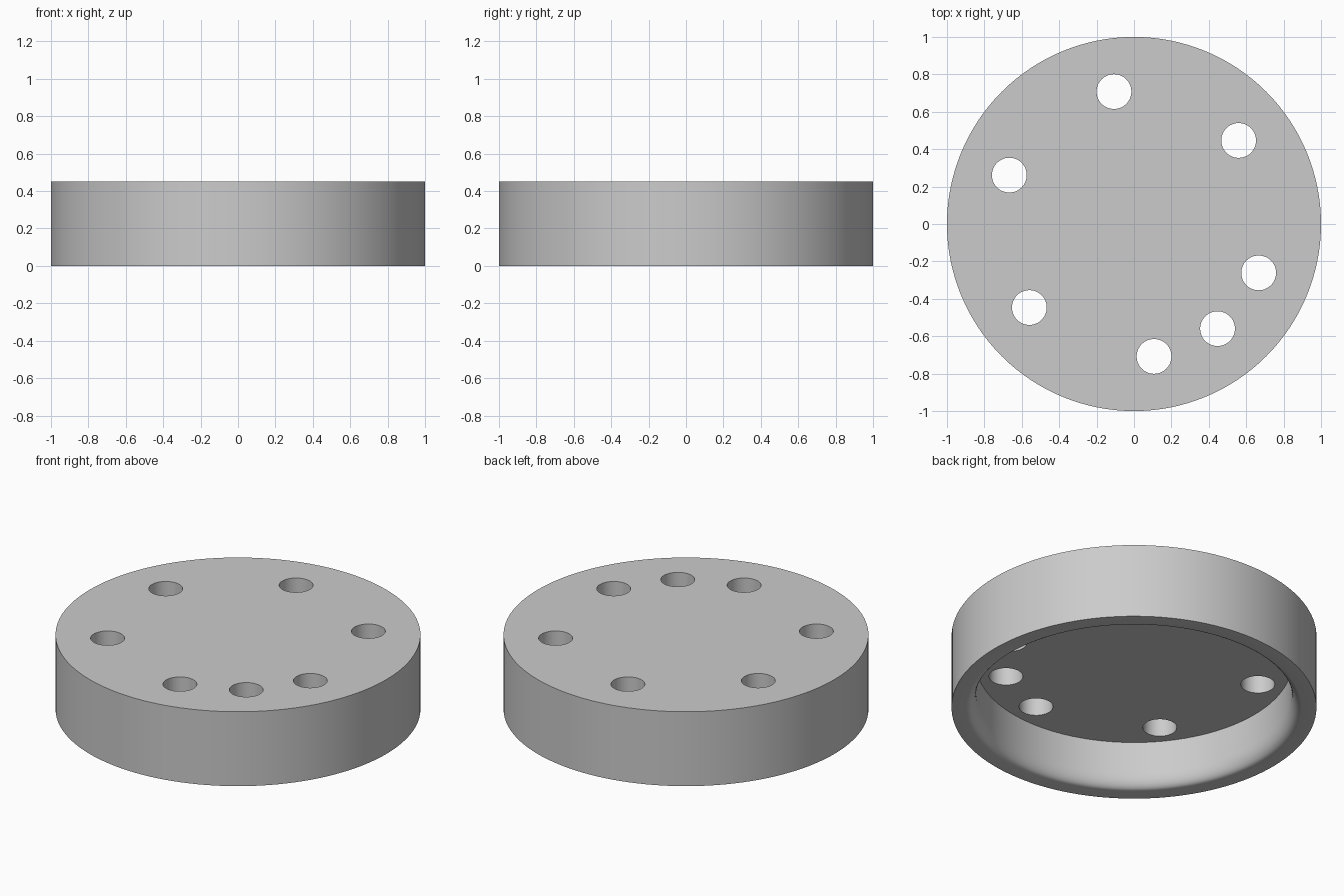
import bpy
import bmesh
from math import cos, sin, pi, radians
from mathutils import Matrix, Vector

cube = bpy.data.objects.get("Cube")
if cube:
    bpy.data.objects.remove(cube, do_unlink=True)

HEIGHT = 0.45       # overall height
CEILING = 0.277     # underside of the top plate
WALL = 0.865        # inner wall radius
MOUTH = 0.918       # inner radius at the rim
FLARE = 0.094       # height of the rounded mouth
SEGMENTS = 128

grey = bpy.data.materials.new("plain grey")
grey.use_nodes = True
colour = (0.6, 0.6, 0.6, 1)
grey.diffuse_color = colour
grey.node_tree.nodes["Principled BSDF"].inputs["Base Color"].default_value = colour


def make_object(name, bm):
    bmesh.ops.recalc_face_normals(bm, faces=bm.faces)
    mesh = bpy.data.meshes.new(name)
    bm.to_mesh(mesh)
    bm.free()
    mesh.materials.append(grey)
    obj = bpy.data.objects.new(name, mesh)
    bpy.context.collection.objects.link(obj)
    return obj


# Cap body: closed profile turned about z, with flat discs at both ends
steps = 8
profile = [(1, HEIGHT), (1, 0)]
for i in range(steps, -1, -1):
    t = i / steps * pi / 2
    profile.append((MOUTH - (MOUTH - WALL) * cos(t), FLARE * (1 - sin(t))))
profile.append((WALL, CEILING))

bm = bmesh.new()
rings = []
for r, z in profile:
    rings.append([bm.verts.new((r * cos(2 * pi * k / SEGMENTS),
                                r * sin(2 * pi * k / SEGMENTS), z))
                  for k in range(SEGMENTS)])
for a, b in zip(rings, rings[1:]):
    for k in range(SEGMENTS):
        n = (k + 1) % SEGMENTS
        bm.faces.new((a[k], a[n], b[n], b[k]))
bm.faces.new(rings[0])
bm.faces.new(rings[-1])
cap = make_object("round_cap", bm)

# Hole cutters: six evenly spaced, plus one extra between two of them
bm = bmesh.new()
for angle in [38.6 + 60 * i for i in range(6)] + [308.6]:
    a = radians(angle)
    place = Matrix.Translation(Vector((0.716 * cos(a), 0.716 * sin(a), HEIGHT)))
    bmesh.ops.create_cone(bm, cap_ends=True, segments=48, radius1=0.093,
                          radius2=0.093, depth=0.6, matrix=place)
cutter = make_object("hole_cutter", bm)
cutter.hide_render = True

# Cut the holes, then drop the cutter
bpy.ops.object.select_all(action="DESELECT")
bpy.context.view_layer.objects.active = cap
cap.select_set(True)
cut = cap.modifiers.new("holes", "BOOLEAN")
cut.operation = "DIFFERENCE"
cut.solver = "EXACT"
cut.object = cutter
bpy.ops.object.modifier_apply(modifier=cut.name)
bpy.data.objects.remove(cutter, do_unlink=True)

bpy.ops.object.shade_smooth_by_angle(angle=radians(30))
